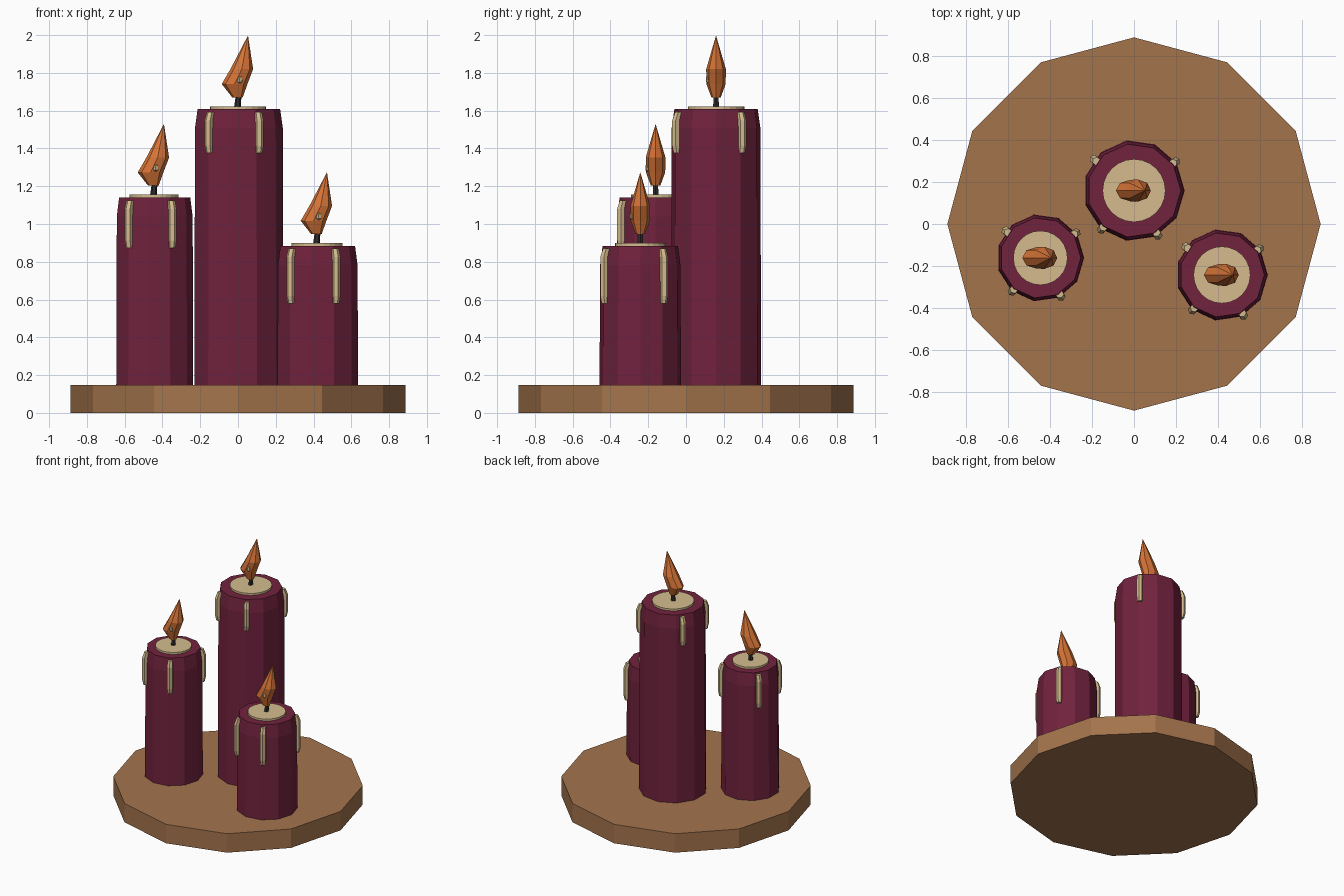
import bpy
import bmesh
from math import cos, sin, radians, tau

if "Cube" in bpy.data.objects:
    bpy.data.objects.remove(bpy.data.objects["Cube"])


def material(name, colour):
    m = bpy.data.materials.new(name)
    m.use_nodes = True
    rgba = (*colour, 1)
    m.diffuse_color = rgba
    bsdf = m.node_tree.nodes["Principled BSDF"]
    bsdf.inputs["Base Color"].default_value = rgba
    bsdf.inputs["Roughness"].default_value = 0.8
    return m


wood = material("brown_wood", (0.37, 0.175, 0.073))
wine = material("wine_wax", (0.165, 0.016, 0.047))
cream = material("cream_wax", (0.66, 0.5, 0.27))
orange = material("flame_orange", (0.68, 0.175, 0.038))
black = material("wick_black", (0.03, 0.025, 0.028))


def loft(name, rings, sides, mat, origin=(0, 0, 0), turn=0.0):
    """Skin horizontal rings (x, y, z, half width x, half width y), capping the ends."""
    bm = bmesh.new()
    loops = []
    for x, y, z, rx, ry in rings:
        loops.append([bm.verts.new((x + rx * cos(tau * i / sides),
                                    y + ry * sin(tau * i / sides), z))
                      for i in range(sides)])
    for a, b in zip(loops, loops[1:]):
        for i in range(sides):
            j = (i + 1) % sides
            bm.faces.new((a[i], a[j], b[j], b[i]))
    bm.faces.new(loops[0][::-1])
    bm.faces.new(loops[-1])
    bmesh.ops.remove_doubles(bm, verts=bm.verts, dist=0.0005)
    bmesh.ops.recalc_face_normals(bm, faces=bm.faces)
    mesh = bpy.data.meshes.new(name)
    bm.to_mesh(mesh)
    bm.free()
    mesh.materials.append(mat)
    ob = bpy.data.objects.new(name, mesh)
    ob.location = origin
    ob.rotation_euler.z = turn
    bpy.context.collection.objects.link(ob)
    return ob


def column(*levels):
    """Round rings on the z axis from (height, radius) pairs."""
    return [(0, 0, z, r, r) for z, r in levels]


BASE_TOP = 0.148
loft("wooden_base", column((0, 0.887), (BASE_TOP, 0.887)), 12, wood)


def candle(name, x, y, top, radius, drip_length):
    # Wax body with a softened shoulder
    loft(name + "_body", column((BASE_TOP, radius), (top - 0.1, radius * 0.985),
                                (top, radius * 0.925)), 11, wine, (x, y, 0))
    at_top = (x, y, top)
    # Melted pool and leaning wick
    pool = radius * 0.62
    loft(name + "_pool", column((-0.01, pool), (0.015, pool)), 24, cream, at_top)
    loft(name + "_wick", [(-0.004, 0, 0, 0.018, 0.018),
                          (0.004, 0, 0.08, 0.015, 0.015)], 6, black, at_top)
    # Swept flame with a pale core breaking through its front
    loft(name + "_flame", [(-0.003, 0, 0.063, 0.028, 0.025),
                           (-0.018, 0, 0.133, 0.068, 0.051),
                           (0.02, 0, 0.212, 0.06, 0.052),
                           (0.053, 0, 0.39, 0, 0)], 8, orange, at_top)
    loft(name + "_flame_core", [(0.008, -0.03, 0.125, 0, 0),
                                (0.008, -0.03, 0.145, 0.018, 0.024),
                                (0.008, -0.03, 0.17, 0.018, 0.024),
                                (0.008, -0.03, 0.19, 0, 0)], 8, cream, at_top)
    # Wax drips running down the side
    for n, angle in enumerate((35, 142, 230, 298), 1):
        loft(f"{name}_drip_{n}", [(radius * 0.97, 0, -drip_length, 0.02, 0.019),
                                  (radius, 0, 0.04 - drip_length, 0.022, 0.022),
                                  (radius, 0, -0.06, 0.022, 0.022),
                                  (radius * 0.94, 0, -0.015, 0.019, 0.02)],
             6, cream, at_top, radians(angle))


candle("tall_candle", 0.0, 0.159, 1.608, 0.241, 0.233)
candle("middle_candle", -0.445, -0.161, 1.14, 0.208, 0.268)
candle("short_candle", 0.418, -0.242, 0.884, 0.218, 0.304)
